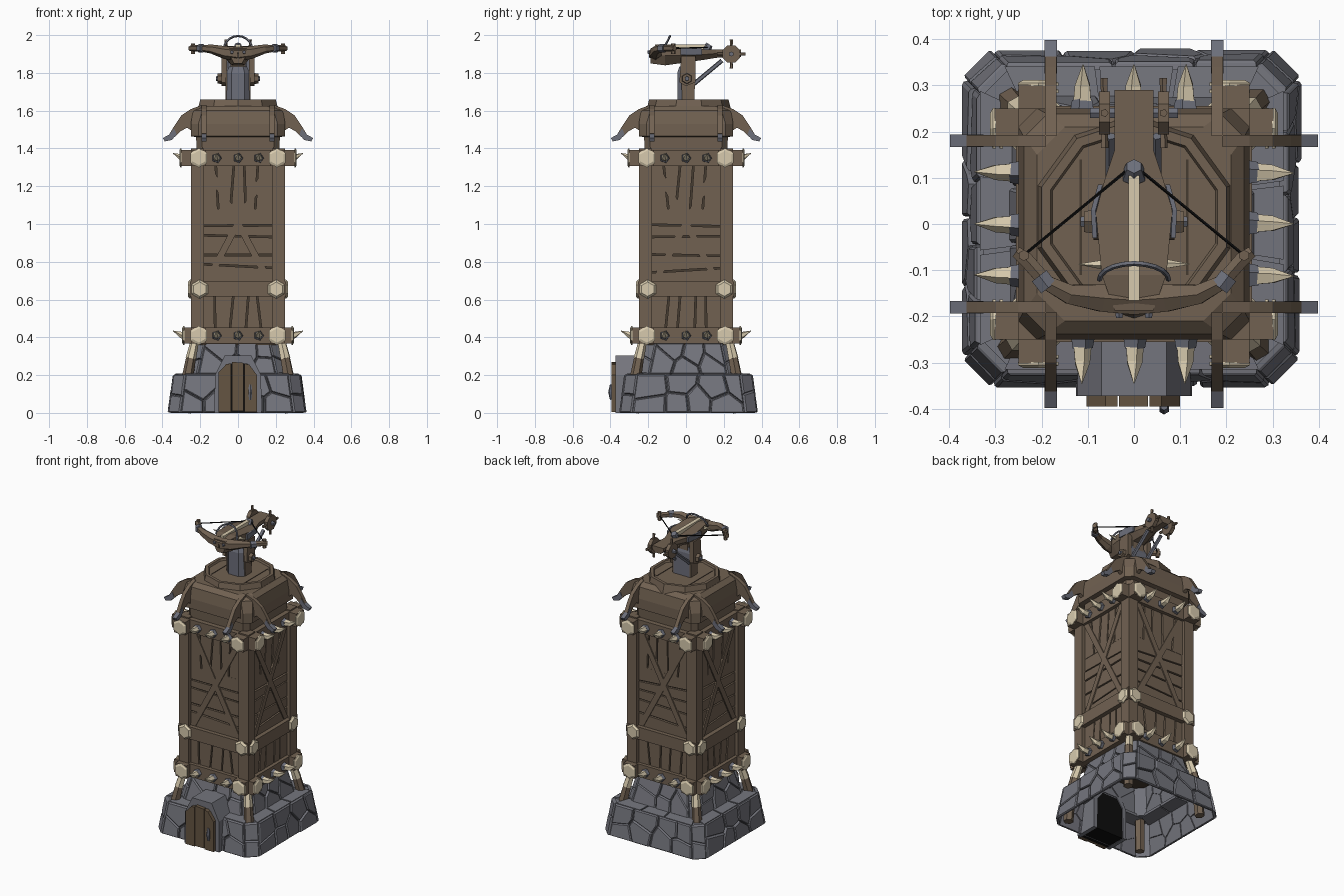
import bpy, bmesh, math, random
from mathutils import Vector as V, Matrix

if "Cube" in bpy.data.objects:
    bpy.data.objects.remove(bpy.data.objects["Cube"])

random.seed(4)
COL = {"wood": (0.165, 0.12, 0.083), "dark_wood": (0.06, 0.043, 0.03), "door_wood": (0.13, 0.09, 0.054),
       "stone": (0.175, 0.178, 0.205), "ivory": (0.68, 0.59, 0.42),
       "metal": (0.15, 0.158, 0.195), "black": (0.004, 0.004, 0.004)}
MAT = {}
for n, c in COL.items():
    MAT[n] = bpy.data.materials.new(n)
    MAT[n].diffuse_color = (*c, 1)
PARTS = {}
M = Matrix()


def add(part, verts, faces, mat):
    vs, fs, ms = PARTS.setdefault(part, ([], [], []))
    o = len(vs)
    vs += [M @ V(v) for v in verts]
    fs += [[i + o for i in f] for f in faces]
    ms += [mat] * len(faces)


def loft(part, rings, mat, cap0=True, cap1=True):
    n = len(rings[0])
    fs = [[a * n + i, a * n + (i + 1) % n, (a + 1) * n + (i + 1) % n, (a + 1) * n + i]
          for a in range(len(rings) - 1) for i in range(n)]
    if cap0:
        fs.append(list(range(n))[::-1])
    if cap1:
        fs.append([(len(rings) - 1) * n + i for i in range(n)])
    add(part, [p for r in rings for p in r], fs, mat)


def box(part, x0, x1, y0, y1, z0, z1, mat):
    loft(part, [[(x0, y0, z), (x1, y0, z), (x1, y1, z), (x0, y1, z)] for z in (z0, z1)], mat)


def tube(part, pts, radii, mat, n=6, up=V((0, 0, 1))):
    pts = [V(p) for p in pts]
    rings = []
    for i, p in enumerate(pts):
        t = (pts[min(i + 1, len(pts) - 1)] - pts[max(i - 1, 0)]).normalized()
        a = t.cross(up if abs(t.dot(up)) < 0.95 else V((0, 1, 0))).normalized()
        b = t.cross(a)
        rings.append([p + radii[i] * (a * math.cos(2 * math.pi * (k + .5) / n) + b * math.sin(2 * math.pi * (k + .5) / n))
                      for k in range(n)])
    loft(part, rings, mat)


def prism_x(part, prof, x0, x1, mat):      # (y, z) profile pushed along x
    loft(part, [[(x, y, z) for y, z in prof] for x in (x0, x1)], mat)


def prism_y(part, prof, y0, y1, mat):      # (x, z) profile pushed along y
    loft(part, [[(x, y, z) for x, z in prof] for y in (y0, y1)], mat)


def octo(h, c, z):                         # square ring with cut corners
    k = h - c
    return [(k, -h, z), (h, -k, z), (h, k, z), (k, h, z), (-k, h, z), (-h, k, z), (-h, -k, z), (-k, -h, z)]


def cells(w, h, nx, ny):                   # irregular stone outlines filling a rectangle
    s = [V(((i + .5 + random.uniform(-.3, .3) + .25 * (j % 2)) / nx * w - w / 2,
            (j + .5 + random.uniform(-.25, .25)) / ny * h)) for i in range(nx) for j in range(ny)]
    for a in s:
        poly = [V((-w / 2, 0)), V((w / 2, 0)), V((w / 2, h)), V((-w / 2, h))]
        for b in s:
            if a is b:
                continue
            m, d = (a + b) / 2, b - a
            new = []
            for p, q in zip(poly, poly[1:] + poly[:1]):
                fp, fq = (p - m).dot(d), (q - m).dot(d)
                if fp <= 0:
                    new.append(p)
                if fp * fq < 0:
                    new.append(p.lerp(q, fp / (fp - fq)))
            poly = new
        if len(poly) > 2:
            yield poly


def stone_wall(w0, d0, z0, w1, d1, z1, nx, ny):
    h = z1 - z0
    for poly in cells(2 * w0, h, nx, ny):
        c = sum(poly, V((0, 0))) / len(poly)
        out = random.uniform(0, .007)
        rings = []
        for s, off in ((.98, -.012), (.95, -.003 + out), (.87, .002 + out)):
            ring = []
            for p in poly:
                q = c + (p - c) * s
                t = q.y / h
                ring.append((q.x * (1 + (w1 / w0 - 1) * t), -(d0 + (d1 - d0) * t + off), z0 + q.y))
            rings.append(ring)
        loft("base_stones", rings, "stone", cap0=False)


# stone base: open shell plus raised stones
base = Matrix.Translation((-.005, .013, 0))
M = base
loft("base_shell", [octo(.352, .06, 0), octo(.324, .06, .2), octo(.25, .05, .2), octo(.214, .05, .37)],
     "stone", False, False)
for k in range(4):
    for h0, h1, c, z0, z1, nx in ((.36, .332, .06, 0, .205, 4), (.258, .222, .05, .205, .37, 3)):
        M = base @ Matrix.Rotation(k * math.pi / 2, 4, 'Z')
        stone_wall(h0 - c, h0, z0, h1 - c, h1, z1, nx, 2)
        M = base @ Matrix.Rotation((k + .5) * math.pi / 2, 4, 'Z')
        r = 2 ** .5
        stone_wall(c / r, (2 * h0 - c) / r, z0, c / r, (2 * h1 - c) / r, z1, 1, 2)
    # ledge slabs
    M = base @ Matrix.Rotation(k * math.pi / 2, 4, 'Z')
    for a, b in ((-.275, -.1), (-.09, .07), (.08, .275)):
        loft("base_ledge", [[(a, -.328, z), (b, -.328, z), (b * .85, -.24, z + .006), (a * .85, -.24, z + .006)]
                            for z in (.19, .207)], "stone")
M = Matrix()

# porch arch and door
outer = [(-.125, 0), (-.122, .2), (-.07, .305), (.07, .305), (.122, .2), (.125, 0)]
inner = [(-.1, 0), (-.097, .2), (-.05, .262), (.05, .262), (.097, .2), (.1, 0)]
prism_y("porch", outer + inner[::-1], -.372, -.22, "stone")
prism_y("doorway", [(x * .99, z * .99 + .002) for x, z in inner], -.365, -.225, "black")
for prof in ([(-.103, .005), (-.036, .005), (-.036, .262), (-.062, .258), (-.103, .215)],
             [(-.032, .01), (.03, .01), (.03, .265), (-.032, .27)],
             [(.034, .005), (.1, .005), (.1, .2), (.06, .255), (.034, .262)]):
    prism_y("door", prof, -.395, -.365, "door_wood")
tube("door_handle", [(.065, -.395, .07), (.065, -.4, .11), (.065, -.395, .15)], [.008, .012, .008], "metal")

# tower core behind the planks
box("tower_core", -.214, .214, -.214, .214, .36, 1.4, "dark_wood")


def planks(horizontal, a0, a1, b0, b1, n):
    s = (b1 - b0) / n
    cut = [b0 + s * i + (random.uniform(-.2, .2) * s if 0 < i < n else 0) for i in range(n + 1)]
    tilt = [random.uniform(-.18, .18) * s if 0 < i < n else 0 for i in range(n + 1)]
    g = [.0045 if 0 < i < n else 0 for i in range(n + 1)]
    for i in range(n):
        q = [(a0, cut[i] - tilt[i] + g[i]), (a1, cut[i] + tilt[i] + g[i]),
             (a1, cut[i + 1] + tilt[i + 1] - g[i + 1]), (a0, cut[i + 1] - tilt[i + 1] - g[i + 1])]
        prism_y("wall_planks", q if horizontal else [(y, x) for x, y in q], -.226 - random.uniform(0, .003), -.205, "wood")


for k in range(4):
    M = Matrix.Rotation(k * math.pi / 2, 4, 'Z')
    # walls
    planks(False, .44, .63, -.185, .185, 5)
    planks(True, -.185, .185, .69, 1.08, 5)
    planks(False, 1.08, 1.32, -.185, .185, 5)
    for s in (-1, 1):
        prism_y("cross_braces", [(s * -.182, .7), (s * -.142, .7), (s * .182, 1.31), (s * .142, 1.31)],
                -.234, -.22, "wood")
    box("corner_posts", .18, .25, -.25, -.18, .37, 1.4, "wood")
    # leaning legs with ivory tops
    tube("corner_legs", [(.275, -.275, 0), (.265, -.265, .2), (.247, -.247, .3)], [.03, .03, .026], "wood", 6)
    tube("leg_sleeves", [(.25, -.25, .285), (.228, -.228, .385)], [.028, .022], "ivory", 6)
    # crossing beams, corner caps and spikes
    box("middle_beams", -.25, .25, -.255, -.2, .615, .695, "wood")
    for s in (-1, 1):
        tube("corner_caps", [(s * .203, -.2, .655), (s * .203, -.255, .655), (s * .203, -.266, .655)],
             [.05, .05, .038], "ivory", 6)
    for z, e in ((.41, .287), (1.35, .302)):
        box("crossing_beams", -e, e, -.25, -.17, z - .042, z + .042, "wood")
        for s in (-1, 1):
            tube("corner_caps", [(s * .207, -e + .004, z), (s * .207, -e - .003, z), (s * .207, -e - .009, z)],
                 [.051, .051, .038], "ivory", 6)
        for u in (-.113, 0, .11):
            tube("spike_collars", [(u, -.24, z), (u, -.268, z - .003)], [.029, .024], "metal", 5)
            tube("spikes", [(u, -.255, z), (u, -.3, z + .002), (u, -.345, z + .025)], [.022, .018, .001], "ivory", 5)
    # roof ribs with metal tips
    for s in (-1, 1):
        x = s * .18
        rib = [(-.19, 1.63), (-.25, 1.608), (-.3, 1.575), (-.34, 1.515), (-.362, 1.478),
               (-.335, 1.46), (-.305, 1.49), (-.27, 1.51), (-.24, 1.49), (-.19, 1.47)]
        prism_x("roof_ribs", rib, x - .012, x + .012, "wood")
        tip = [(-.338, 1.505), (-.362, 1.475), (-.398, 1.455), (-.388, 1.437), (-.35, 1.445), (-.325, 1.475)]
        prism_x("rib_tips", tip, x - .014, x + .014, "metal")
M = Matrix()

# roof and round deck
loft("roof", [octo(.218, .03, 1.385), octo(.222, .03, 1.46), octo(.25, .04, 1.465), octo(.25, .04, 1.53),
              octo(.238, .05, 1.6), octo(.21, .06, 1.625)], "wood")
deck = [[(r * math.cos(math.pi * (i + .5) / 5), .015 + r * math.sin(math.pi * (i + .5) / 5), z) for i in range(10)]
        for r, z in ((.225, 1.6), (.21, 1.66), (.19, 1.66), (.185, 1.648))]
loft("deck", deck, "wood")
for x in (-.115, .115):
    box("deck_gaps", x - .003, x + .003, -.11, .14, 1.646, 1.65, "dark_wood")

# turret neck
loft("turret_neck", [[(x * s, y * s, z) for x, y in ((-.062, -.02), (-.035, -.046), (.035, -.046), (.062, -.02),
                                                  (.062, .045), (-.062, .045))]
                     for z, s in ((1.64, 1), (1.8, 1), (1.835, .75))], "metal")
box("neck_core", -.04, .04, -.025, .04, 1.8, 1.88, "wood")
for s in (-1, 1):
    prism_x("neck_sides", [(-.02, 1.65), (.045, 1.65), (.05, 1.89), (-.03, 1.89)], s * .058, s * .067, "wood")
    prism_x("neck_brackets", [(-.035, 1.75), (0, 1.73), (.05, 1.75), (.05, 1.89), (-.025, 1.89)], s * .067, s * .088, "wood")
    tube("pivots", [(s * .06, .005, 1.77), (s * .108, .005, 1.77)], [.033, .026], "wood", 6)
    tube("pivot_bolts", [(s * .1, .005, 1.77), (s * .116, .005, 1.77)], [.014, .012], "metal", 6)
    tube("rear_struts", [(s * .05, .04, 1.74), (s * .05, .19, 1.865)], [.012, .012], "metal", 5)
    # winding wheels
    tube("winding_wheels", [(s * .052, .24, 1.9), (s * .076, .24, 1.9)], [.05, .05], "wood", 8)
    for i in range(4):
        a = math.pi * i / 2
        d = V((0, math.cos(a), math.sin(a)))
        c = V((s * .064, .24, 1.9))
        tube("wheel_handles", [c + d * .03, c + d * .076], [.007, .009], "wood", 5)
tube("wheel_axle", [(-.095, .24, 1.9), (.095, .24, 1.9)], [.013, .013], "metal", 6)

# crossbow stock
loft("crossbow_stock", [[(-w, y, z1), (w, y, z1), (w, y, (z0 + z1) / 2), (w * .5, y, z0), (-w * .5, y, z0),
                         (-w, y, (z0 + z1) / 2)]
                        for y, w, z0, z1 in ((-.187, .042, 1.85, 1.93), (-.11, .07, 1.84, 1.942),
                                             (.03, .083, 1.86, 1.93), (.1, .062, 1.87, 1.925),
                                             (.16, .042, 1.88, 1.925), (.29, .042, 1.885, 1.925))], "wood")
box("bolt", -.012, .012, -.165, .105, 1.92, 1.95, "ivory")
tube("string_catch", [(0, .105, 1.92), (0, .125, 1.95)], [.028, .018], "metal", 6)
tube("sight_ring", [(.075 * math.cos(a), -.12 + .035 * math.sin(a), 1.925 + .07 * math.sin(a))
                    for a in [math.pi * i / 10 for i in range(11)]], [.006] * 11, "metal", 5)
for s in (-1, 1):
    # bow arms, bands and string
    tube("bow_arms", [(0, -.165, 1.9), (s * .07, -.16, 1.908), (s * .14, -.152, 1.926), (s * .19, -.126, 1.93),
                      (s * .235, -.075, 1.93), (s * .255, -.06, 1.93)], [.036, .034, .024, .018, .018, .014], "wood", 6)
    tube("bow_bands", [(s * .185, -.138, 1.93), (s * .205, -.112, 1.93)], [.023, .023], "metal", 6)
    tube("bow_ends", [(s * .238, -.068, 1.9), (s * .238, -.068, 1.955)], [.012, .012], "wood", 6)
    tube("bow_string", [(s * .235, -.065, 1.93), (s * .018, .113, 1.935)], [.0035, .0035], "black", 5)
    # stock fittings
    tube("stock_spikes", [(s * .07, -.087, 1.925), (s * .12, -.087, 1.93)], [.011, .001], "ivory", 5)
    loft("stock_plates", [[(s * (x + o), y, z) for y, z, x in ((-.03, 1.895, .08), (.085, 1.895, .068), (.085, 1.93, .068),
                                                          (.03, 1.935, .083), (-.03, 1.93, .08))] for o in (0, .01)], "metal")
    tube("nose_studs", [(s * .032, -.18, 1.91), (s * .032, -.203, 1.91)], [.012, .008], "metal", 6)

# turn the collected parts into objects
for name, (vs, fs, ms) in PARTS.items():
    me = bpy.data.meshes.new(name)
    me.from_pydata(vs, [], fs)
    used = sorted(set(ms))
    for m in used:
        me.materials.append(MAT[m])
    for p, m in zip(me.polygons, ms):
        p.material_index = used.index(m)
    bm = bmesh.new()
    bm.from_mesh(me)
    bmesh.ops.recalc_face_normals(bm, faces=bm.faces)
    bm.to_mesh(me)
    bm.free()
    bpy.context.collection.objects.link(bpy.data.objects.new(name, me))

for m in bpy.data.materials:
    if m.users and not m.is_grease_pencil:
        m.use_nodes = True
        m.node_tree.nodes["Principled BSDF"].inputs["Base Color"].default_value = m.diffuse_color
